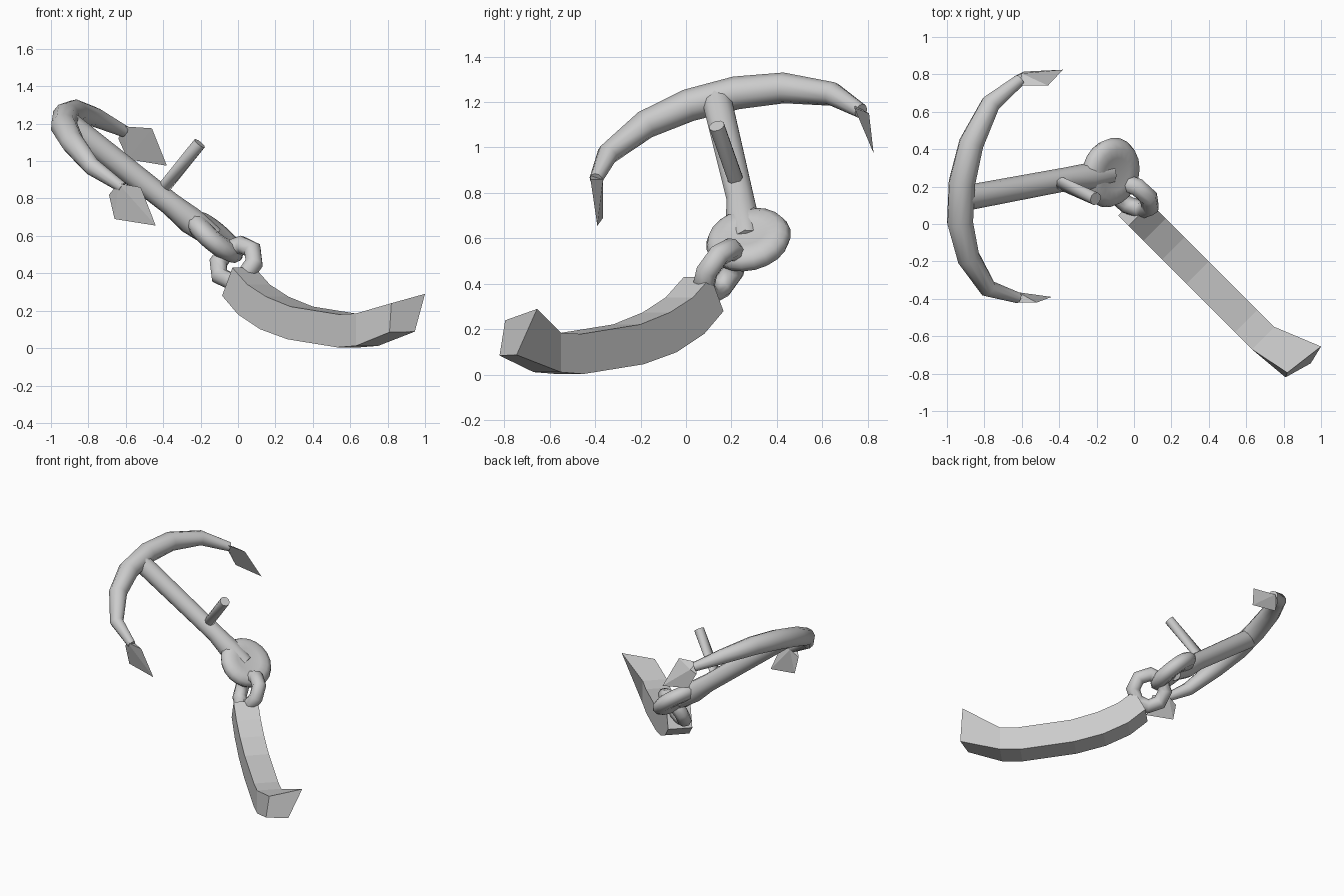
import bpy, bmesh, math
from mathutils import Vector, Matrix

if "Cube" in bpy.data.objects:
    bpy.data.objects.remove(bpy.data.objects["Cube"])

D = Vector((0.77, 0.14, -0.62)).normalized()      # along the shank
A = Vector((0.0, 0.97, 0.25))
N = D.cross(A).normalized()                       # anchor plane normal
A = N.cross(D).normalized()


def finish(name, bm, smooth=False):
    bmesh.ops.recalc_face_normals(bm, faces=bm.faces)
    me = bpy.data.meshes.new(name)
    bm.to_mesh(me)
    bm.free()
    ob = bpy.data.objects.new(name, me)
    bpy.context.collection.objects.link(ob)
    for p in me.polygons:
        p.use_smooth = smooth and len(p.vertices) <= 4
    return ob


def tube(name, pts, radii, sides=10):
    """Tapered tube along a path of points."""
    pts = [Vector(p) for p in pts]
    bm = bmesh.new()
    rings = []
    for i, (p, r) in enumerate(zip(pts, radii)):
        t = (pts[min(i + 1, len(pts) - 1)] - pts[max(i - 1, 0)]).normalized()
        a = (N - t * N.dot(t))
        if a.length < 0.1:
            a = D - t * D.dot(t)
        a.normalize()
        b = t.cross(a)
        rings.append([bm.verts.new(p + r * (math.cos(w) * a + math.sin(w) * b))
                      for w in (2 * math.pi * k / sides for k in range(sides))])
    for r0, r1 in zip(rings, rings[1:]):
        for k in range(sides):
            j = (k + 1) % sides
            bm.faces.new((r0[k], r0[j], r1[j], r1[k]))
    bm.faces.new(rings[0])
    bm.faces.new(rings[-1])
    return finish(name, bm, True)


def hull(name, pts):
    bm = bmesh.new()
    for p in pts:
        bm.verts.new(p)
    res = bmesh.ops.convex_hull(bm, input=bm.verts)
    junk = [v for v in res["geom_interior"] if isinstance(v, bmesh.types.BMVert)]
    bmesh.ops.delete(bm, geom=junk, context='VERTS')
    return finish(name, bm)


# Curved arm
tube("anchor_arm",
     [(-0.62, -0.395, 0.86), (-0.78, -0.345, 0.97), (-0.885, -0.18, 1.10),
      (-0.93, 0.01, 1.185), (-0.92, 0.22, 1.24), (-0.87, 0.43, 1.262),
      (-0.765, 0.645, 1.235), (-0.61, 0.77, 1.16)],
     [0.03, 0.048, 0.063, 0.072, 0.073, 0.068, 0.053, 0.033])

# Pointed flukes
hull("lower_fluke", [(-0.52, -0.42, 0.86), (-0.44, -0.39, 0.655), (-0.66, -0.365, 0.69),
                     (-0.69, -0.37, 0.82), (-0.64, -0.42, 0.88), (-0.62, -0.365, 0.86)])
hull("upper_fluke", [(-0.46, 0.74, 1.175), (-0.38, 0.825, 0.975), (-0.59, 0.815, 1.01),
                     (-0.64, 0.79, 1.12), (-0.61, 0.74, 1.185), (-0.60, 0.805, 1.15)])

# Shank flaring into the eye
tube("shank", [(-0.92, 0.135, 1.21), (-0.36, 0.24, 0.77), (-0.25, 0.25, 0.68), (-0.13, 0.27, 0.59)],
     [0.068, 0.063, 0.075, 0.06])

# Flattened round eye, slightly dished
bm = bmesh.new()
prof = [(0.0, 0.035), (0.09, 0.05), (0.14, 0.052), (0.175, 0.032), (0.19, 0.0),
        (0.175, -0.032), (0.14, -0.052), (0.09, -0.05), (0.0, -0.035)]
vs = [bm.verts.new((r, 0, z)) for r, z in prof]
es = [bm.edges.new(e) for e in zip(vs, vs[1:])]
bmesh.ops.spin(bm, geom=vs + es, axis=(0, 0, 1), cent=(0, 0, 0), angle=2 * math.pi, steps=20)
bmesh.ops.remove_doubles(bm, verts=bm.verts, dist=0.001)
bm.transform(Matrix.Translation((-0.125, 0.275, 0.595)) @ Matrix((D, A, N)).transposed().to_4x4())
finish("shank_eye", bm, True)

# Stock peg
tube("stock_peg", [(-0.43, 0.228, 0.83), (-0.39, 0.216, 0.865), (-0.205, 0.135, 1.095)],
     [0.035, 0.035, 0.035])

# Shackle ring
bpy.ops.mesh.primitive_torus_add(
    major_radius=0.112, minor_radius=0.05, major_segments=8, minor_segments=8,
    location=(-0.01, 0.15, 0.455),
    rotation=Vector((0.6, 1.0, -0.65)).to_track_quat('Z', 'Y').to_euler())
bpy.context.object.name = "shackle_ring"
bpy.ops.object.shade_smooth()

# Curved rectangular tail: bottom and top stations as (centre x, z)
bottom = [(-0.025, 0.28), (0.06, 0.18), (0.18, 0.10), (0.325, 0.047), (0.59, 0.004), (0.69, 0.012)]
top = [(0.03, 0.43), (0.11, 0.34), (0.21, 0.275), (0.34, 0.222), (0.60, 0.18), (0.69, 0.185)]
bm = bmesh.new()
rings = []
for (xb, zb), (xt, zt) in zip(bottom, top):
    rings.append([bm.verts.new((x + s, 0.08 - x + s, z)) for x, z, s in
                  ((xb, zb, -0.06), (xb, zb, 0.06), (xt, zt, 0.06), (xt, zt, -0.06))])
rings.append([bm.verts.new(p) for p in ((0.81, -0.82, 0.085), (0.945, -0.745, 0.088),
                                        (1.0, -0.655, 0.29), (0.82, -0.795, 0.24))])
for r0, r1 in zip(rings, rings[1:]):
    for k in range(4):
        j = (k + 1) % 4
        bm.faces.new((r0[k], r0[j], r1[j], r1[k]))
bm.faces.new(rings[0])
bm.faces.new(rings[-1])
finish("curved_tail", bm)
